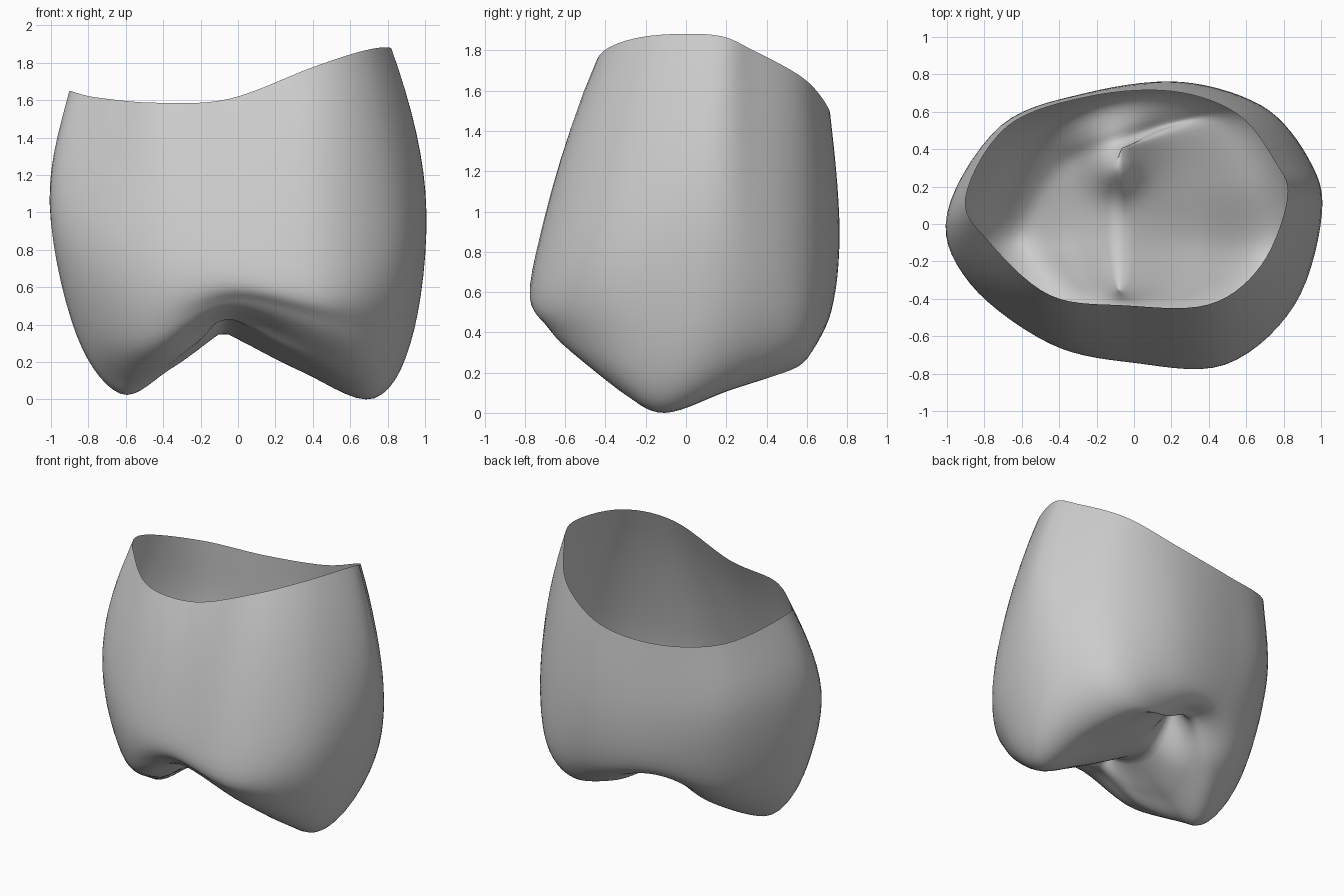
import bpy
import bmesh
import math
from mathutils import Vector

cube = bpy.data.objects.get("Cube")
if cube:
    bpy.data.objects.remove(cube)

AROUND, DOWN = 7, 7   # subdivisions between control points


def spline(p0, p1, p2, p3, t):
    """Smooth curve from p1 to p2."""
    m1, m2 = (p2 - p0) / 2, (p3 - p1) / 2
    return (p1 * (2*t**3 - 3*t*t + 1) + m1 * (t**3 - 2*t*t + t)
            + p2 * (3*t*t - 2*t**3) + m2 * (t**3 - t*t))


def closed_ring(points):
    """Dense closed loop through twelve control points."""
    pts = [Vector(p) for p in points]
    count = len(pts)
    return [spline(pts[i - 1], pts[i], pts[(i + 1) % count], pts[(i + 2) % count], k / AROUND)
            for i in range(count) for k in range(AROUND)]


# Control loops run counterclockwise from the +x side
rim = closed_ring([
    (.82, .14, 1.87), (.75, .34, 1.79), (.55, .59, 1.65), (.2, .71, 1.5),
    (-.25, .68, 1.46), (-.68, .52, 1.52), (-.9, .14, 1.64), (-.77, -.1, 1.61),
    (-.45, -.38, 1.58), (-.05, -.435, 1.6), (.4, -.43, 1.77), (.68, -.22, 1.86)])
belly = closed_ring([
    (1, .07, 1.1), (.92, .36, 1), (.67, .63, .92), (.25, .76, .88),
    (-.25, .7, .9), (-.71, .52, .97), (-1, .05, 1.05), (-.88, -.31, .92),
    (-.45, -.63, .78), (0, -.73, .74), (.48, -.74, .7), (.85, -.43, .85)])
lower_wall = closed_ring([
    (.94, .02, .36), (.87, .35, .4), (.66, .62, .42), (.25, .71, .46),
    (-.2, .64, .5), (-.6, .44, .42), (-.86, .03, .36), (-.77, -.28, .32),
    (-.45, -.57, .34), (-.03, -.67, .52), (.48, -.67, .4), (.81, -.38, .33)])
crest = closed_ring([
    (.73, -.1, 0), (.68, .22, .11), (.49, .55, .22), (.2, .56, .3),
    (-.12, .49, .43), (-.42, .33, .22), (-.62, -.02, .03), (-.57, -.2, .08),
    (-.36, -.4, .22), (-.04, -.5, .44), (.4, -.46, .24), (.65, -.31, .09)])

# Biting surface falls from the crest into a narrow central groove
groove = [Vector((-.08 + .04 * p.x, p.y * .7, .34 + p.y**2 * .5)) for p in crest]
slope = [c.lerp(g, .5) - Vector((0, 0, .03)) for c, g in zip(crest, groove)]

# Extra end loops steer the curve at the rim and the groove
above = [r + (r - b) * Vector((1, 1, 1)).x + Vector((r.x - b.x, r.y - b.y, 0))
         for r, b in zip(rim, belly)]
beyond = [g * 2 - s for g, s in zip(groove, slope)]
loops = [above, rim, belly, lower_wall, crest, slope, groove, beyond]

rows = []
for a, b, c, d in zip(loops, loops[1:], loops[2:], loops[3:]):
    for k in range(DOWN):
        rows.append([spline(*p, k / DOWN) for p in zip(a, b, c, d)])
rows.append(groove)

# Small pit near the back end of the groove
for row in rows[3 * DOWN:]:
    for p in row:
        p.z += .12 * math.exp(-((p.x + .1)**2 + (p.y - .28)**2) / .012)

floor = min(p.z for row in rows for p in row)
bm = bmesh.new()
grid = [[bm.verts.new((p.x, p.y, p.z - floor)) for p in row] for row in rows]
n = len(rim)
for upper, under in zip(grid, grid[1:]):
    for i in range(n):
        j = (i + 1) % n
        bm.faces.new((upper[i], under[i], under[j], upper[j]))

# Close the bottom of the groove with a strip from back to front
last, q = grid[-1], n // 4
for k in range(n // 2):
    strip = [last[q - k], last[q - k - 1], last[(q + k + 1) % n], last[(q + k) % n]]
    bm.faces.new(list(dict.fromkeys(strip)))

mesh = bpy.data.meshes.new("crown_shell")
bm.to_mesh(mesh)
bm.free()
crown = bpy.data.objects.new("crown_shell", mesh)
bpy.context.collection.objects.link(crown)
for face in mesh.polygons:
    face.use_smooth = True

grey = bpy.data.materials.new("plain_grey")
grey.use_nodes = True
grey.diffuse_color = (.6, .6, .6, 1)
grey.node_tree.nodes["Principled BSDF"].inputs["Base Color"].default_value = (.6, .6, .6, 1)
mesh.materials.append(grey)
